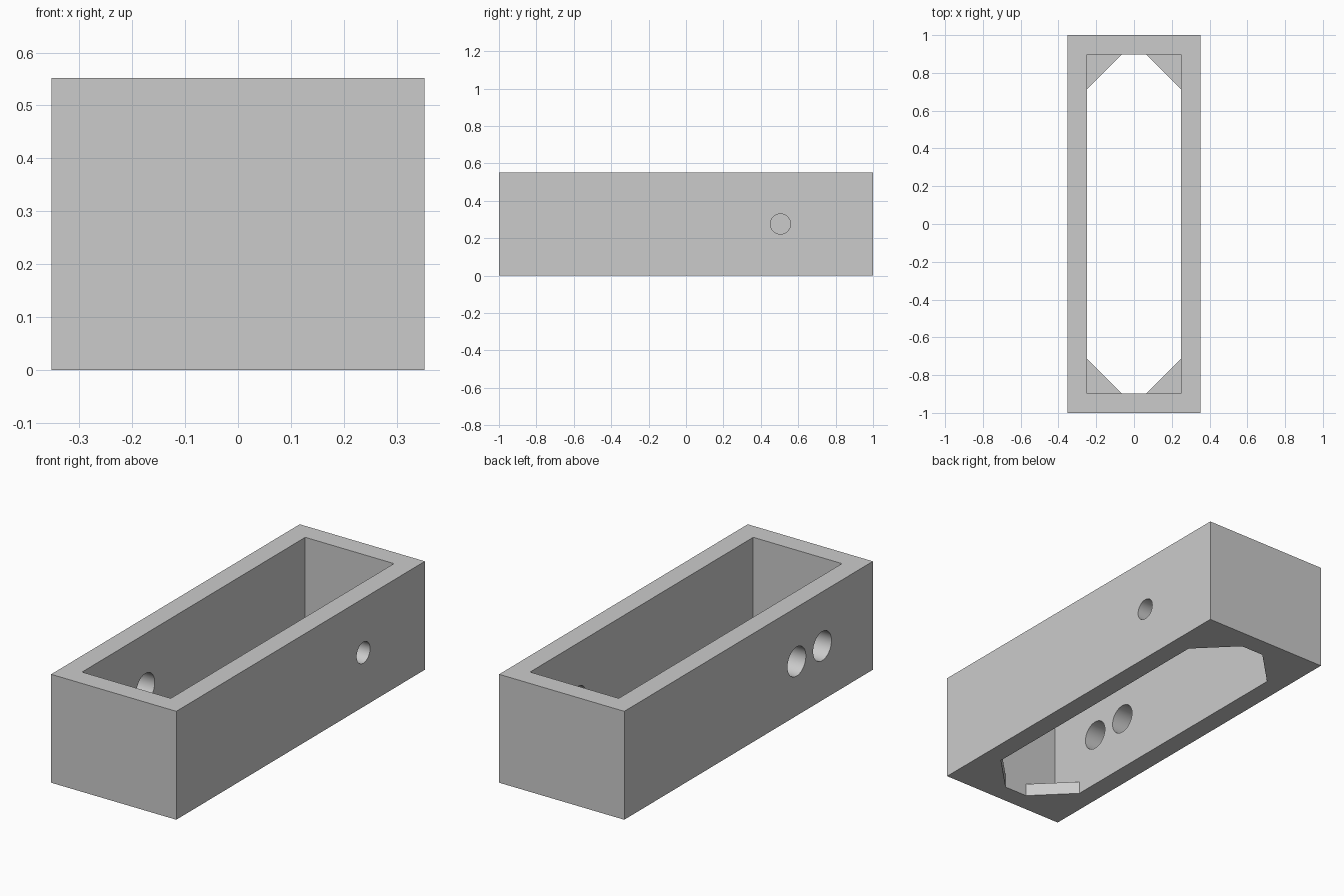
import bpy
import bmesh
from math import pi
from mathutils import Matrix

cube = bpy.data.objects.get("Cube")
if cube:
    bpy.data.objects.remove(cube, do_unlink=True)

LENGTH, WIDTH, HEIGHT = 2.0, 0.705, 0.552
INNER_X, INNER_Y = 0.25, 0.898      # half sizes of the cavity
GUSSET_LEG, GUSSET_HEIGHT = 0.185, 0.065
HOLE_Z = HEIGHT / 2

grey = bpy.data.materials.new("plain grey")
grey.use_nodes = True
colour = (0.6, 0.6, 0.6, 1)
grey.diffuse_color = colour
grey.node_tree.nodes["Principled BSDF"].inputs["Base Color"].default_value = colour


def make_object(name, bm):
    bmesh.ops.recalc_face_normals(bm, faces=bm.faces)
    mesh = bpy.data.meshes.new(name)
    bm.to_mesh(mesh)
    bm.free()
    mesh.materials.append(grey)
    obj = bpy.data.objects.new(name, mesh)
    bpy.context.collection.objects.link(obj)
    return obj


def prism(name, outline, z0, z1):
    bm = bmesh.new()
    face = bm.faces.new([bm.verts.new((x, y, z0)) for x, y in outline])
    top = bmesh.ops.extrude_face_region(bm, geom=[face])["geom"]
    verts = [v for v in top if isinstance(v, bmesh.types.BMVert)]
    bmesh.ops.translate(bm, verts=verts, vec=(0, 0, z1 - z0))
    return make_object(name, bm)


def block(name, hx, hy, z0, z1):
    return prism(name, [(-hx, -hy), (hx, -hy), (hx, hy), (-hx, hy)], z0, z1)


def combine(target, tool, operation):
    mod = target.modifiers.new(tool.name, "BOOLEAN")
    mod.object, mod.operation, mod.solver = tool, operation, "EXACT"
    bpy.context.view_layer.objects.active = target
    bpy.ops.object.modifier_apply(modifier=mod.name)
    bpy.data.objects.remove(tool, do_unlink=True)


# Open rectangular frame
frame = block("box_frame", WIDTH / 2, LENGTH / 2, 0, HEIGHT)
combine(frame, block("cavity", INNER_X, INNER_Y, -0.1, HEIGHT + 0.1), "DIFFERENCE")

# Triangular gussets at the four bottom corners, rooted in the walls
ROOT = 0.04
reach = GUSSET_LEG - ROOT
for sx in (-1, 1):
    for sy in (-1, 1):
        corner = [(ROOT, ROOT), (-reach - ROOT * 2, ROOT), (ROOT, -reach - ROOT * 2)]
        # keep the diagonal on the line joining the two leg ends
        corner[1] = (-GUSSET_LEG - ROOT, ROOT)
        corner[2] = (ROOT, -GUSSET_LEG - ROOT)
        outline = [(sx * (INNER_X + x), sy * (INNER_Y + y)) for x, y in corner]
        combine(frame, prism("gusset", outline, 0, GUSSET_HEIGHT), "UNION")

# Round holes: one in the +x wall, a pair in the -x wall
for side, y, radius in ((1, 0.505, 0.054), (-1, -0.387, 0.074), (-1, -0.593, 0.074)):
    bm = bmesh.new()
    place = Matrix.Translation((side * 0.3, y, HOLE_Z)) @ Matrix.Rotation(pi / 2, 4, "Y")
    bmesh.ops.create_cone(bm, cap_ends=True, segments=48, radius1=radius,
                          radius2=radius, depth=0.3, matrix=place)
    combine(frame, make_object("hole", bm), "DIFFERENCE")

# Merge leftover flat seams and smooth only the hole walls
bm = bmesh.new()
bm.from_mesh(frame.data)
bmesh.ops.remove_doubles(bm, verts=bm.verts, dist=0.0001)
bmesh.ops.dissolve_limit(bm, angle_limit=0.01, verts=bm.verts, edges=bm.edges)
bm.to_mesh(frame.data)
bm.free()
bpy.ops.object.select_all(action="DESELECT")
frame.select_set(True)
bpy.context.view_layer.objects.active = frame
bpy.ops.object.shade_smooth_by_angle(angle=0.5)
